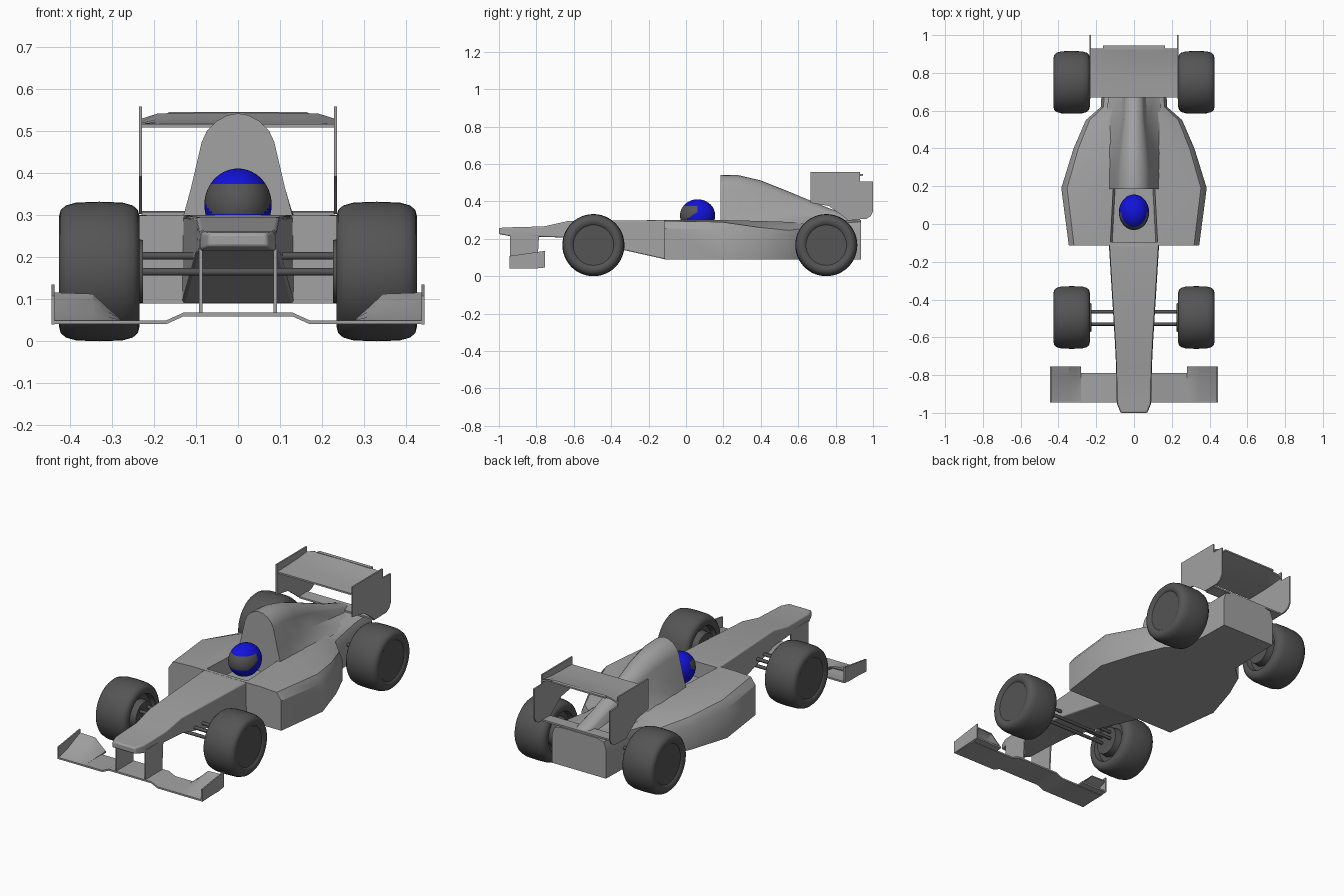
import bpy, bmesh, math

cube = bpy.data.objects.get("Cube")
if cube:
    bpy.data.objects.remove(cube, do_unlink=True)


def material(name, color):
    m = bpy.data.materials.new(name)
    m.use_nodes = True
    m.diffuse_color = (*color, 1)
    m.node_tree.nodes["Principled BSDF"].inputs["Base Color"].default_value = (*color, 1)
    return m


grey = material("body_grey", (0.36, 0.36, 0.36))
dark = material("dark_grey", (0.09, 0.09, 0.09))
blue = material("helmet_blue", (0.006, 0.006, 0.72))
parts = []


def add_object(name, bm, *mats):
    bmesh.ops.recalc_face_normals(bm, faces=bm.faces)
    mesh = bpy.data.meshes.new(name)
    bm.to_mesh(mesh)
    bm.free()
    for m in mats:
        mesh.materials.append(m)
    ob = bpy.data.objects.new(name, mesh)
    bpy.context.collection.objects.link(ob)
    parts.append(ob)
    return ob


def skin(name, rings, mat):
    """Joins matching rings of points into a closed solid."""
    bm = bmesh.new()
    loops = [[bm.verts.new(p) for p in ring] for ring in rings]
    n = len(rings[0])
    for a, b in zip(loops, loops[1:]):
        for i in range(n):
            j = (i + 1) % n
            bm.faces.new((a[i], a[j], b[j], b[i]))
    bm.faces.new(loops[0])
    bm.faces.new(loops[-1])
    return add_object(name, bm, mat)


def mirrored(y, half):
    """Full section from a half outline that runs top centre to bottom centre."""
    right = [(-x, z) for x, z in reversed(half) if x > 0]
    return [(x, y, z) for x, z in half + right]


def plate(name, outline, x, thick, mat):
    return skin(name, [[(x + d, y, z) for y, z in outline] for d in (-thick / 2, thick / 2)], mat)


def thin(curve, t):
    """Closed outline with thickness t below an open curve."""
    return curve + [(a, b - t) for a, b in reversed(curve)]


def bevel(ob, width):
    mod = ob.modifiers.new("rounded_edges", 'BEVEL')
    mod.width = width
    mod.segments = 3
    mod.limit_method = 'ANGLE'
    mod.angle_limit = math.radians(40)


# Nose: y, half width, top, bottom
nose = skin("nose", [mirrored(y, [(0, t), (w, t), (w + 0.003, b), (0, b)]) for y, w, t, b in (
    (-1.0, 0.068, 0.258, 0.225), (-0.95, 0.088, 0.261, 0.216), (-0.76, 0.092, 0.266, 0.21),
    (-0.63, 0.098, 0.295, 0.206), (-0.11, 0.13, 0.3, 0.09))], grey)
bevel(nose, 0.007)

# Main body with side pods: y, half width, top, shoulder
body = skin("side_pods", [mirrored(y, [(0, t), (w * 0.62, t), (w * 0.92, s + 0.005), (w, s - 0.035),
                                       (w, 0.09), (0, 0.09)]) for y, w, t, s in (
    (-0.115, 0.345, 0.3, 0.29), (0.19, 0.385, 0.3, 0.285), (0.4, 0.32, 0.295, 0.255),
    (0.55, 0.255, 0.29, 0.24), (0.62, 0.175, 0.29, 0.25), (0.8, 0.168, 0.295, 0.28),
    (0.935, 0.165, 0.3, 0.285))], grey)

# Cockpit opening
cutter = skin("cockpit_cutter", [[(-f, -0.095, z), (f, -0.095, z), (r, 0.185, z), (-r, 0.185, z)]
                                 for z, f, r in ((0.215, 0.115, 0.1), (0.36, 0.132, 0.118))], grey)
parts.remove(cutter)
cutter.hide_render = True
cut = body.modifiers.new("cockpit", 'BOOLEAN')
cut.object = cutter
cut.operation = 'DIFFERENCE'
cut.solver = 'EXACT'
bpy.context.view_layer.objects.active = body
bpy.ops.object.modifier_apply(modifier=cut.name)
bpy.data.objects.remove(cutter, do_unlink=True)

# Engine cover: y, base half width, top, narrowing of the ridge
rings = []
for y, w, top, k in ((0.185, 0.135, 0.542, 1), (0.28, 0.137, 0.54, 0.95), (0.4, 0.14, 0.512, 0.8),
                     (0.55, 0.142, 0.452, 0.6), (0.76, 0.135, 0.365, 0.5), (0.93, 0.125, 0.305, 0.5)):
    h = top - 0.28
    half = [(w * fx * k, 0.28 + h * fz) for fx, fz in
            ((0, 1), (0.18, 0.985), (0.38, 0.93), (0.55, 0.84), (0.64, 0.74), (0.83, 0.32))]
    rings.append(mirrored(y, half + [(w, 0.28), (0, 0.28)]))
skin("engine_cover", rings, grey)

# Helmet with painted visor
bm = bmesh.new()
bmesh.ops.create_uvsphere(bm, u_segments=48, v_segments=36, radius=1)
for v in bm.verts:
    v.co = (v.co.x * 0.08, 0.062 + v.co.y * 0.094, 0.325 + v.co.z * 0.086)
for f in bm.faces:
    c = f.calc_center_median()
    if c.y < 0.065 and 0.304 + max(0, c.y) * 0.6 < c.z < 0.377:
        f.material_index = 1
add_object("helmet", bm, blue, dark)

# Wheels: side position and radius of each ring, from outside to inside
wheel = ((0.416, 0.108), (0.42, 0.112), (0.426, 0.13), (0.422, 0.146), (0.41, 0.157), (0.385, 0.164),
         (0.33, 0.166), (0.275, 0.164), (0.25, 0.157), (0.238, 0.146), (0.234, 0.13),
         (0.238, 0.112), (0.265, 0.105), (0.265, 0.08), (0.226, 0.075))
steps = [math.tau * i / 48 for i in range(48)]
for end, yc in (("front", -0.495), ("rear", 0.75)):
    for side, s in (("left", 1), ("right", -1)):
        skin(f"{end}_{side}_wheel", [[(s * x, yc + r * math.cos(a), 0.166 + r * math.sin(a))
                                      for a in steps] for x, r in wheel], dark)
    # Suspension rods run across the car
    for i, (dy, z) in enumerate(((-0.035, 0.165), (0.03, 0.165), (-0.035, 0.203), (0.03, 0.203))):
        skin(f"{end}_rod_{i + 1}", [[(x, yc + dy + 0.009 * math.cos(a), z + 0.009 * math.sin(a))
                                     for a in steps[::4]] for x in (-0.25, 0.25)], dark)

# Front wing main plane
span = [(-0.44, 0.05), (-0.17, 0.05), (-0.13, 0.068), (0.13, 0.068), (0.17, 0.05), (0.44, 0.05)]
skin("front_wing", [[(x, y, z) for x, z in thin(span, 0.009)] for y in (-0.945, -0.79)], grey)

flap = [(-0.94, 0.0), (-0.87, 0.018), (-0.8, 0.048), (-0.755, 0.066)]
for side, s in (("left", 1), ("right", -1)):
    # Outer flap with its inner edge sloping to the main plane
    skin(f"{side}_front_flap", [[(s * x, y, z) for y, z in
                                 thin([(y, 0.05 + k * h) for y, h in flap], 0.006)]
                                for x, k in ((0.437, 1), (0.345, 0.95), (0.31, 0.45), (0.28, 0.05))], grey)
    skin(f"{side}_flap_tray", [[(s * x, y, z) for y, z in
                                thin([(-0.81, 0.05), (-0.755, 0.055)], 0.009)]
                               for x in (0.28, 0.44)], grey)
    plate(f"{side}_front_endplate", [(-0.945, 0.04), (-0.945, 0.108), (-0.755, 0.135), (-0.755, 0.05)],
          s * 0.44, 0.007, grey)
    plate(f"{side}_wing_pylon", [(-0.94, 0.06), (-0.94, 0.23), (-0.785, 0.23), (-0.795, 0.06)],
          s * 0.089, 0.008, grey)
    # Rear wing endplates
    plate(f"{side}_rear_endplate", [(0.665, 0.558), (0.93, 0.558), (0.93, 0.507), (1.0, 0.505),
                                    (1.0, 0.345), (0.985, 0.318), (0.96, 0.305), (0.86, 0.303),
                                    (0.82, 0.335), (0.765, 0.375), (0.665, 0.392)],
          s * 0.232, 0.008, grey)

# Rear wing plane, curving up toward the back
aerofoil = [(0.67, 0.517), (0.72, 0.519), (0.79, 0.522), (0.86, 0.53), (0.93, 0.545)]
skin("rear_wing", [[(x, y, z) for y, z in thin([(y, 0.517 + k * (z - 0.517)) for y, z in aerofoil], 0.009)]
                   for x, k in ((-0.23, 0.45), (-0.19, 0.9), (0, 1), (0.19, 0.9), (0.23, 0.45))], grey)
skin("rear_wing_lip", [[(x, y, z) for y, z in ((0.925, 0.533), (0.925, 0.545), (0.945, 0.545), (0.945, 0.537))]
                       for x in (-0.165, 0.165)], grey)
# Lower beam holding the endplates
skin("rear_beam", [[(x, y, z) for y, z in thin([(0.86, 0.307), (0.93, 0.31)], 0.009)]
                   for x in (-0.23, 0.23)], grey)

# Smooth shading with sharp edges kept
bpy.ops.object.select_all(action='DESELECT')
for ob in parts:
    ob.select_set(True)
bpy.context.view_layer.objects.active = parts[0]
bpy.ops.object.shade_smooth_by_angle(angle=math.radians(35))
